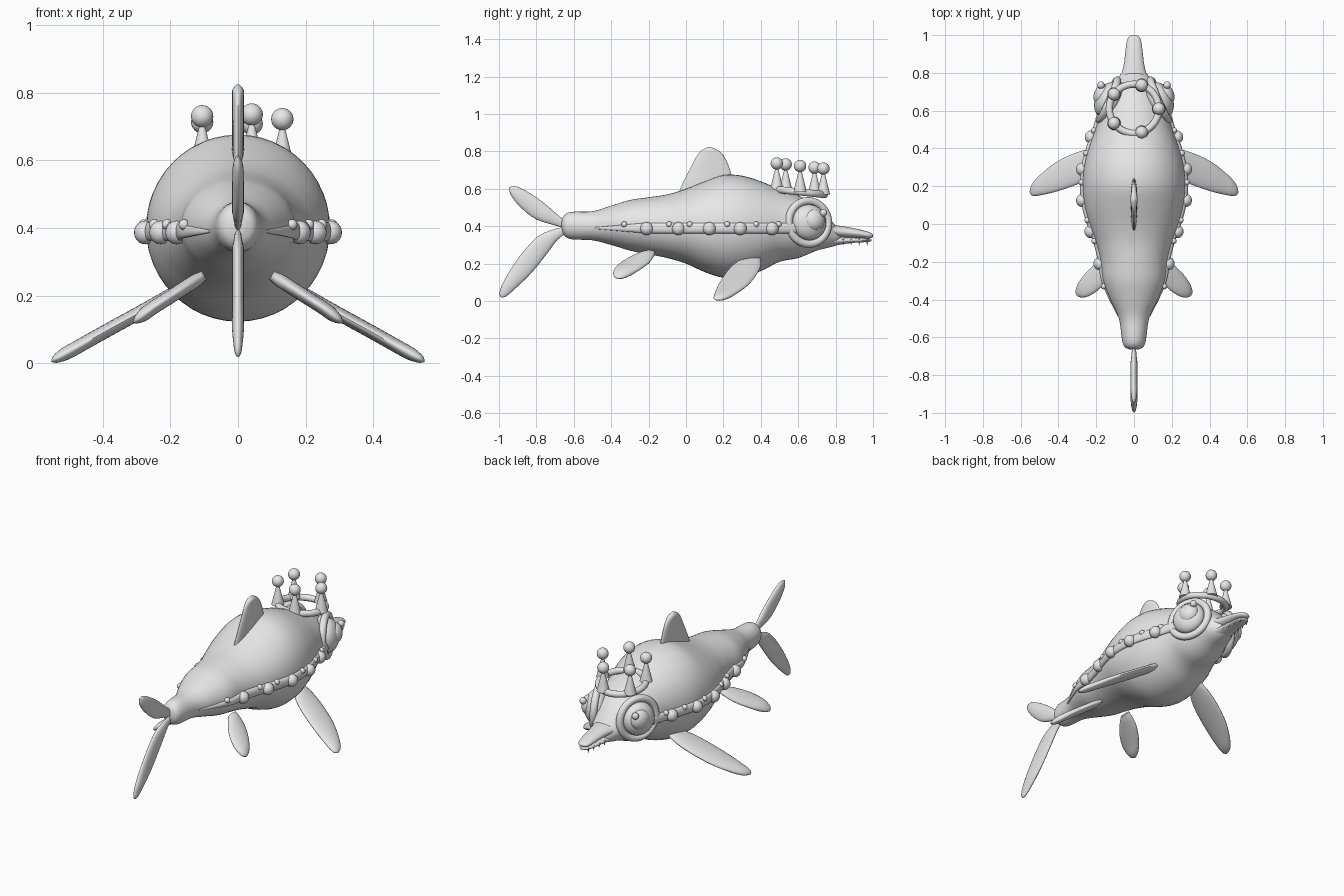
import bpy, math
from mathutils import Vector

if "Cube" in bpy.data.objects:
    bpy.data.objects.remove(bpy.data.objects["Cube"])

grey = bpy.data.materials.new("soft_grey")
grey.diffuse_color = (0.8, 0.8, 0.8, 1)
grey.use_nodes = True
grey.node_tree.nodes["Principled BSDF"].inputs["Base Color"].default_value = grey.diffuse_color


def finish(ob, name, angle=50):
    ob.name = name
    ob.data.materials.clear()
    ob.data.materials.append(grey)
    bpy.ops.object.select_all(action='DESELECT')
    ob.select_set(True)
    bpy.context.view_layer.objects.active = ob
    bpy.ops.object.shade_smooth_by_angle(angle=math.radians(angle))
    return ob


def smooth_rows(rows, steps):
    """Catmull-Rom resampling of rows of numbers."""
    out = []
    for i in range(len(rows) - 1):
        p = [rows[max(0, min(len(rows) - 1, i + k))] for k in (-1, 0, 1, 2)]
        for s in range(steps):
            t = s / steps
            out.append([0.5 * (2 * b + (c - a) * t + (2*a - 5*b + 4*c - d) * t*t
                               + (3*b - a - 3*c + d) * t**3) for a, b, c, d in zip(*p)])
    return out + [list(rows[-1])]


def loft(name, rings, sides=24):
    """Skin elliptical rings given as (centre, half axis, half axis)."""
    verts, faces = [], []
    for c, u, v in rings:
        for k in range(sides):
            a = math.tau * k / sides
            verts.append(Vector(c) + Vector(u) * math.cos(a) + Vector(v) * math.sin(a))
    for i in range(len(rings) - 1):
        for k in range(sides):
            n = (k + 1) % sides
            faces.append((i*sides + k, i*sides + n, (i+1)*sides + n, (i+1)*sides + k))
    faces.append(tuple(reversed(range(sides))))
    faces.append(tuple(range((len(rings) - 1) * sides, len(rings) * sides)))
    me = bpy.data.meshes.new(name)
    me.from_pydata(verts, [], faces)
    ob = bpy.data.objects.new(name, me)
    bpy.context.collection.objects.link(ob)
    bpy.context.view_layer.objects.active = ob
    ob.select_set(True)
    bpy.ops.object.mode_set(mode='EDIT')
    bpy.ops.mesh.select_all(action='SELECT')
    bpy.ops.mesh.normals_make_consistent(inside=False)
    bpy.ops.object.mode_set(mode='OBJECT')
    return finish(ob, name)


def ball(name, loc, scale, axis=(0, 0, 1), seg=24):
    bpy.ops.mesh.primitive_uv_sphere_add(segments=seg, ring_count=seg // 2, radius=1, location=loc)
    ob = bpy.context.object
    ob.scale = scale
    ob.rotation_euler = Vector(axis).to_track_quat('Z', 'Y').to_euler()
    return finish(ob, name)


def ring(name, loc, major, minor, axis):
    bpy.ops.mesh.primitive_torus_add(location=loc, major_radius=major, minor_radius=minor,
                                     major_segments=48, minor_segments=14)
    ob = bpy.context.object
    ob.rotation_euler = Vector(axis).to_track_quat('Z', 'Y').to_euler()
    return finish(ob, name)


def cone(name, loc, r1, r2, depth, down=False):
    bpy.ops.mesh.primitive_cone_add(vertices=20, radius1=r1, radius2=r2, depth=depth, location=loc)
    if down:
        bpy.context.object.rotation_euler.x = math.pi
    return finish(bpy.context.object, name)


# Body: y, half width, top, bottom
body = smooth_rows([
    (-0.665, 0.02, 0.43, 0.385), (-0.65, 0.05, 0.46, 0.35), (-0.61, 0.064, 0.477, 0.33),
    (-0.5, 0.08, 0.48, 0.325), (-0.4, 0.125, 0.51, 0.3), (-0.3, 0.163, 0.54, 0.27),
    (-0.2, 0.175, 0.555, 0.25), (-0.1, 0.2, 0.57, 0.23), (0, 0.235, 0.6, 0.2),
    (0.1, 0.262, 0.64, 0.155), (0.2, 0.272, 0.674, 0.125), (0.3, 0.265, 0.67, 0.13),
    (0.4, 0.24, 0.64, 0.16), (0.5, 0.205, 0.6, 0.21), (0.6, 0.175, 0.565, 0.23),
    (0.7, 0.13, 0.51, 0.27), (0.76, 0.095, 0.45, 0.285), (0.81, 0.055, 0.39, 0.3),
    (0.83, 0.02, 0.36, 0.32)], 4)
loft("body", [((0, y, (t + b) / 2), (w, 0, 0), (0, 0, (t - b) / 2)) for y, w, t, b in body], 48)


def half_width(y):
    for p, q in zip(body, body[1:]):
        if p[0] <= y <= q[0]:
            return p[1] + (q[1] - p[1]) * (y - p[0]) / (q[0] - p[0])
    return 0


# Jaws: y, half width, top, bottom
jaws = {
    "upper_jaw": [(0.7, 0.11, 0.45, 0.34), (0.77, 0.075, 0.412, 0.34), (0.84, 0.055, 0.4, 0.34),
                  (0.92, 0.045, 0.385, 0.338), (0.975, 0.036, 0.37, 0.335), (0.995, 0.022, 0.36, 0.34),
                  (1.0, 0.004, 0.352, 0.348)],
    "lower_jaw": [(0.72, 0.09, 0.35, 0.29), (0.8, 0.055, 0.345, 0.298), (0.88, 0.046, 0.34, 0.31),
                  (0.96, 0.036, 0.336, 0.315), (0.985, 0.022, 0.333, 0.318), (0.992, 0.004, 0.328, 0.324)]}
for name, rows in jaws.items():
    loft(name, [((0, y, (t + b) / 2), (w, 0, 0), (0, 0, (t - b) / 2))
                for y, w, t, b in smooth_rows(rows, 4)])

# Fins on the centre line: y, z, half width
middle_fins = {
    "dorsal_fin": [(0.11, 0.58, 0.15), (0.12, 0.65, 0.128), (0.128, 0.71, 0.105),
                   (0.13, 0.77, 0.076), (0.128, 0.805, 0.045), (0.125, 0.825, 0.003)],
    "upper_tail_fin": [(-0.63, 0.4, 0.015), (-0.7, 0.435, 0.03), (-0.78, 0.48, 0.048),
                       (-0.86, 0.54, 0.045), (-0.92, 0.59, 0.028), (-0.945, 0.608, 0.002)],
    "lower_tail_fin": [(-0.63, 0.385, 0.015), (-0.7, 0.355, 0.03), (-0.77, 0.3, 0.05),
                       (-0.865, 0.185, 0.052), (-0.945, 0.085, 0.036), (-0.98, 0.035, 0.02),
                       (-0.988, 0.02, 0.002)]}
for name, rows in middle_fins.items():
    pts = smooth_rows(rows, 4)
    rings = []
    for i, (y, z, w) in enumerate(pts):
        a, b = pts[max(0, i - 1)], pts[min(len(pts) - 1, i + 1)]
        d = Vector((0, b[0] - a[0], b[1] - a[1])).normalized()
        if name == "dorsal_fin":
            d = Vector((0, 0, 1))
        rings.append(((0, y, z), Vector((0, -d.z, d.y)) * w, (0.002 + min(0.016, w * 0.4), 0, 0)))
    loft(name, rings)

# Paired fins: x, y, z, half width
side_fins = {
    "front_fin": [(0.16, 0.35, 0.225, 0.05), (0.22, 0.325, 0.19, 0.075), (0.3, 0.295, 0.145, 0.085),
                  (0.4, 0.255, 0.09, 0.08), (0.48, 0.215, 0.045, 0.06), (0.535, 0.183, 0.015, 0.035),
                  (0.552, 0.17, 0.005, 0.003)],
    "rear_fin": [(0.1, -0.2, 0.26, 0.035), (0.14, -0.235, 0.235, 0.06), (0.19, -0.275, 0.203, 0.075),
                 (0.25, -0.32, 0.165, 0.066), (0.295, -0.35, 0.132, 0.035), (0.31, -0.36, 0.12, 0.002)]}
for side, s in (("right", 1), ("left", -1)):
    for name, rows in side_fins.items():
        loft(f"{side}_{name}", [((s * x, y, z), (0, w, 0), Vector((s * 0.5, 0, 0.87)) * min(0.02, w * 0.4))
                                for x, y, z, w in smooth_rows(rows, 4)])

    # Side ridge with large and small beads
    ridge = []
    for i in range(41):
        y = -0.49 + 1.09 * i / 40
        t = min(1, i / 10)
        ridge.append(((s * half_width(y), y, 0.39), (0.003 + 0.012 * t, 0, 0), (0, 0, 0.004 + 0.024 * t)))
    loft(f"{side}_ridge", ridge, 16)
    for y in (-0.21, -0.04, 0.125, 0.29, 0.46):
        ball(f"{side}_large_bead", (s * (half_width(y) + 0.008), y, 0.387), (0.033, 0.035, 0.035))
    for y in (-0.33, -0.09, 0.02, 0.22, 0.375, 0.495):
        ball(f"{side}_small_bead", (s * (half_width(y) + 0.006), y, 0.41), (0.016,) * 3, seg=16)

    # Eye: rim, inner rim, ball, iris and bead
    axis = Vector((s * 0.91, 0.4, 0.06)).normalized()
    c = Vector((s * 0.135, 0.655, 0.42))
    ball(f"{side}_eye_socket", c - axis * 0.02, (0.118, 0.118, 0.05), axis, 32)
    ring(f"{side}_eye_rim", c, 0.115, 0.021, axis)
    ball(f"{side}_eyeball", c + axis * 0.01, (0.096, 0.096, 0.06), axis, 32)
    ball(f"{side}_iris", c + axis * 0.035 + Vector((0, 0.015, 0.01)), (0.06, 0.06, 0.045), axis)
    ball(f"{side}_pupil_bead", (s * 0.175, 0.735, 0.472), (0.02,) * 3, seg=16)

    # Teeth
    for i in range(4):
        y = 0.84 + 0.043 * i
        cone(f"{side}_tooth", (s * (0.042 - 0.006 * i), y, 0.314), 0.008, 0.0, 0.034, True)

# Crown: tilted band, spikes and balls
ring("crown_band", (0, 0.61, 0.583), 0.131, 0.019, (0, 0.11, 1))
for k in range(5):
    a = math.tau * k / 5
    x, y = 0.131 * math.cos(a), 0.61 + 0.131 * math.sin(a)
    z = 0.583 - 0.11 * (y - 0.61)
    cone("crown_spike", (x, y, z + 0.06), 0.036, 0.006, 0.12)
    ball("crown_ball", (x, y, z + 0.139), (0.033,) * 3)
